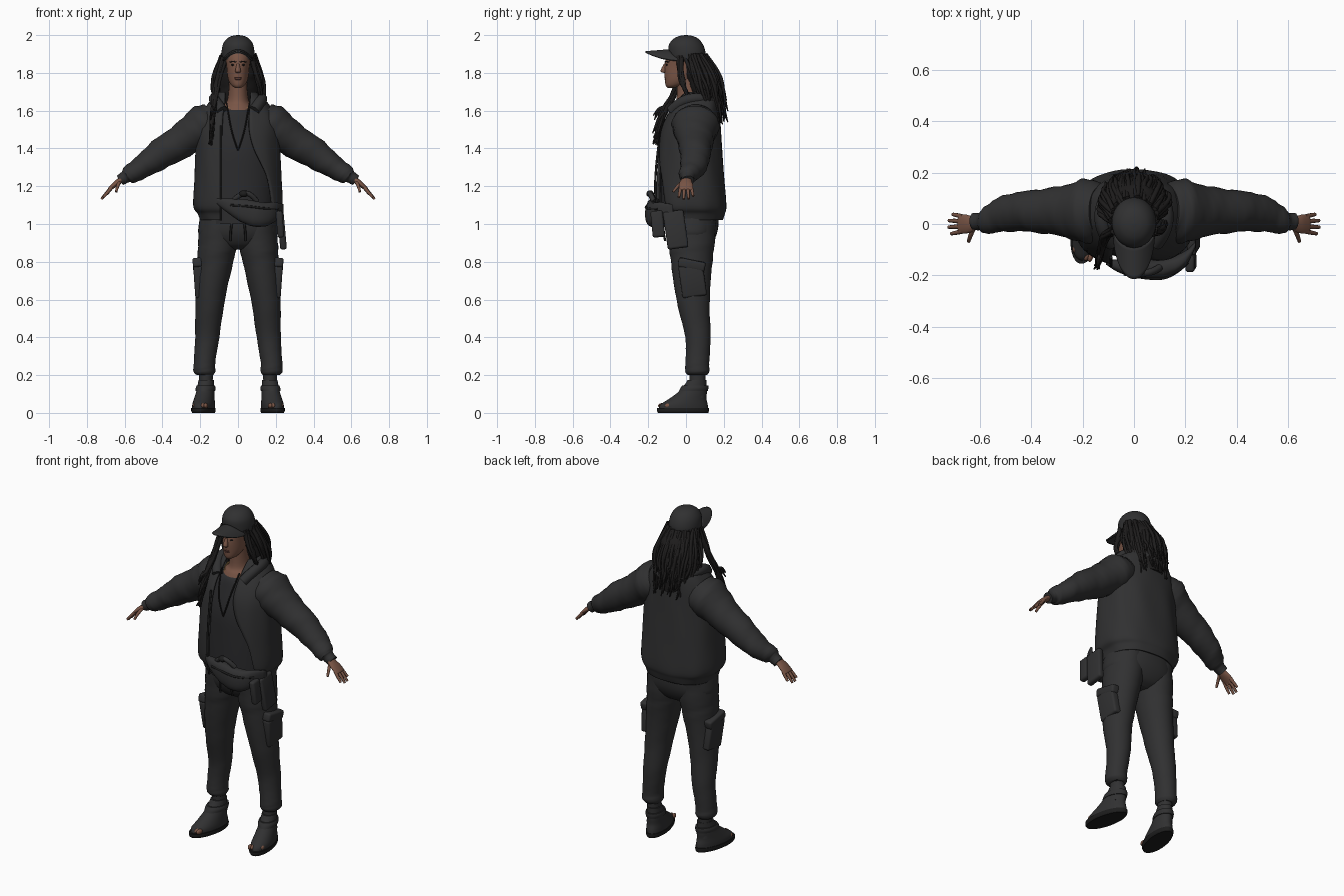
import bpy, bmesh, random
from math import sin, cos, pi, acos, radians
from mathutils import Vector, Matrix

cube = bpy.data.objects.get("Cube")
if cube:
    bpy.data.objects.remove(cube)
random.seed(4)
X, Y, Z = Vector((1, 0, 0)), Vector((0, 1, 0)), Vector((0, 0, 1))

def material(name, *rgb):
    mat = bpy.data.materials.new(name)
    mat.use_nodes = True
    mat.diffuse_color = (*rgb, 1)
    shader = next(node for node in mat.node_tree.nodes if node.type == 'BSDF_PRINCIPLED')
    shader.inputs["Base Color"].default_value = (*rgb, 1)
    return mat

CLOTH = material("charcoal cloth", .03, .03, .031)
SHIRT = material("dark shirt", .025, .025, .027)
HAIR = material("black hair", .013, .012, .012)
SKIN = material("brown skin", .19, .09, .06)
LIPS = material("dark lips", .12, .05, .04)
GOLD = material("gold", .3, .18, .06)
SOLE = material("black rubber", .012, .012, .012)

def place(name, data, mat):
    data.materials.append(mat)
    ob = bpy.data.objects.new(name, data)
    bpy.context.collection.objects.link(ob)
    bpy.ops.object.select_all(action='DESELECT')
    ob.select_set(True)
    bpy.context.view_layer.objects.active = ob
    return ob

def finish(name, bm, mat):
    bmesh.ops.recalc_face_normals(bm, faces=bm.faces)
    mesh = bpy.data.meshes.new(name)
    bm.to_mesh(mesh)
    bm.free()
    ob = place(name, mesh, mat)
    bpy.ops.object.shade_smooth_by_angle(angle=radians(50))
    return ob

def smooth_rows(rows, sub=5):
    """Catmull-Rom interpolation of rows of numbers."""
    padded = [rows[0], *rows, rows[-1]]
    out = []
    for i in range(len(rows) - 1):
        for t in (step / sub for step in range(sub)):
            out.append([b + .5 * t * (c - a + t * (2 * a - 5 * b + 4 * c - d + t * (3 * b - a - 3 * c + d)))
                        for a, b, c, d in zip(*padded[i:i + 4])])
    return out + [rows[-1]]

def oval(centre, a, b, angle, e, u, v):
    c, s = cos(angle), sin(angle)
    return (centre + u * a * abs(c) ** (2 / e) * (1 if c > 0 else -1)
            + v * b * abs(s) ** (2 / e) * (1 if s > 0 else -1))

def bridge(bm, rings, closed):
    count = len(rings[0])
    for low, high in zip(rings, rings[1:]):
        for i in range(count if closed else count - 1):
            j = (i + 1) % count
            bm.faces.new((low[i], low[j], high[j], high[i]))

def loft(name, rows, mat, u=X, v=Y, e=2.0, fold=0, count=36):
    """Skin over ovals given as x, y, z, half width, half depth."""
    bm = bmesh.new()
    rings = []
    for k, (x, y, z, a, b) in enumerate(smooth_rows(rows)):
        ring = []
        for angle in (2 * pi * i / count for i in range(count)):
            f = 1 + fold * sin(2 * angle + k * 1.8) * cos(angle + k * .5)
            ring.append(bm.verts.new(oval(Vector((x, y, z)), a * f, b * f, angle, e, u, v)))
        rings.append(ring)
    bridge(bm, rings, True)
    bm.faces.new(rings[0])
    bm.faces.new(rings[-1])
    return finish(name, bm, mat)

def upright(name, rows, mat, **options):
    """Loft centred on the middle plane: y, z, half width, half depth."""
    return loft(name, [(0, *row) for row in rows], mat, **options)

def ball(name, loc, size, mat):
    bm = bmesh.new()
    bmesh.ops.create_uvsphere(bm, u_segments=20, v_segments=12, radius=1,
                              matrix=Matrix.Translation(loc) @ Matrix.Diagonal((*size, 1)))
    return finish(name, bm, mat)

def box(name, loc, size, tilt):
    bm = bmesh.new()
    bmesh.ops.create_cube(bm, size=1, matrix=Matrix.Diagonal((*size, 1)))
    bmesh.ops.bevel(bm, geom=bm.edges[:], offset=.012, segments=3, affect='EDGES', profile=.5)
    ob = finish(name, bm, CLOTH)
    ob.location, ob.rotation_euler = loc, tilt

def tubes(name, paths, radius, mat, tip=1.0):
    """Round cords that narrow toward the end."""
    curve = bpy.data.curves.new(name, 'CURVE')
    curve.dimensions, curve.bevel_depth, curve.bevel_resolution, curve.use_fill_caps = '3D', radius, 2, True
    for path in paths:
        spline = curve.splines.new('NURBS')
        spline.points.add(len(path) - 1)
        for i, (point, co) in enumerate(zip(spline.points, path)):
            point.co = (*co, 1)
            point.radius = 1 - (1 - tip) * (i / (len(path) - 1)) ** 3
        spline.use_endpoint_u, spline.order_u, spline.resolution_u = True, 3, 5
    place(name, curve, mat)
    bpy.ops.object.convert(target='MESH')

# Head, neck and face
upright("head", [(-.085, 1.72, .012, .012), (-.06, 1.735, .036, .048), (-.035, 1.77, .053, .077),
                 (-.02, 1.83, .06, .094), (-.01, 1.89, .066, .09), (0, 1.95, .04, .06)], SKIN)
upright("neck", [(.03, 1.57, .11, .125), (.03, 1.62, .085, .1), (.02, 1.66, .055, .07), (0, 1.78, .045, .05)], SKIN)
upright("nose", [(-.11, 1.85, .006, .006), (-.12, 1.81, .015, .015), (-.11, 1.8, .008, .006)], SKIN, count=16)
for name, z in (("upper_lip", 1.776), ("lower_lip", 1.767)):
    ball(name, (0, -.105, z), (.02, .009, .006), LIPS)
for s, side in ((1, "left"), (-1, "right")):
    ball(side + "_eye", (s * .026, -.101, 1.842), (.012, .006, .005), HAIR)
    tubes(side + "_brow", [[(s * .01, -.112, 1.857), (s * .028, -.11, 1.863), (s * .042, -.09, 1.857)]], .003, HAIR)

# Cap with curved brim
upright("cap_crown", [(.005, 1.87, .084, .096), (.005, 1.91, .087, .098), (0, 1.95, .08, .09),
                      (0, 1.98, .06, .066), (0, 1.995, .033, .036), (0, 2, .004, .004)], CLOTH)
bm = bmesh.new()
brim = []
for t in (k / 8 for k in range(9)):
    angles = [pi * (i / 24 - .5) for i in range(25)]
    brim.append([bm.verts.new(((.08 + .002 * t) * sin(a), -.03 - (.06 + .125 * t) * cos(a),
                               1.925 - .05 * sin(a) ** 2 - .01 * t)) for a in angles])
bridge(bm, brim, False)
finish("cap_brim", bm, CLOTH).modifiers.new("thickness", 'SOLIDIFY').thickness = .009

# Hair: solid core plus loose locks at the back and sides
upright("hair_core", [(.04, 1.9, .07, .06), (.07, 1.83, .095, .085), (.1, 1.73, .105, .085),
                      (.13, 1.63, .1, .065), (.15, 1.56, .06, .04)], HAIR, fold=.05)
locks = []

def add_lock(*path):
    locks.append([[c + random.uniform(-.012, .012) for c in point] for point in path])

for i in range(85):
    a = radians(random.uniform(-15, 195))
    c, s, out, end = cos(a), sin(a), random.uniform(.9, 1.12), random.uniform(1.52, 1.66)
    add_lock((.08 * c, .02 + .075 * s, 1.89), (.115 * c * out, .05 + .11 * s * out, 1.81),
             (.125 * c * out, .075 + .11 * s * out, 1.72), (.12 * c, .1 + .1 * s, end + .05),
             (.11 * c, .11 + .1 * s, end))
for i in range(24):
    end = random.uniform(1.4, 1.58)
    add_lock((-.07, -.02, 1.88), (-.1, -.035, 1.79), (-.12, -.06, 1.7), (-.13, -.11, 1.61),
             (-.14, -.15, end + .05), (-.145, -.165, end))
for i in range(14):
    add_lock((.074, -.03, 1.88), (.095, -.03, 1.8), (.115, -.015, 1.74), (.12, .01, 1.67))
tubes("hair_locks", locks, .0095, HAIR, .35)

# Shirt, cord and necklace
upright("shirt", [(.02, 1, .185, .15), (.02, 1.25, .2, .155), (.02, 1.4, .195, .153),
                  (.03, 1.53, .17, .135), (.03, 1.6, .105, .112), (.03, 1.615, .07, .07)], SHIRT)
tubes("cord", [[(s * .06, -.07, 1.64), (s * .045, -.13, 1.54), (s * .02, -.143, 1.44), (0, -.142, 1.39)]
               for s in (1, -1)], .004, HAIR)
tubes("necklace", [[(.085 * cos(a), .03 + .1 * sin(a), 1.63 + .02 * sin(a))
                    for a in (pi + pi * i / 12 for i in range(13))]], .004, GOLD)

# Open jacket: z, centre y, half width, half depth, right and left front edges
bm = bmesh.new()
rings = []
for k, (z, y, a, b, right, left) in enumerate(smooth_rows([
        (1.02, .03, .2, .165, .09, .185), (1.055, .03, .212, .175, .09, .19), (1.1, .025, .236, .188, .09, .185),
        (1.25, .02, .23, .183, .09, .155), (1.4, .02, .223, .172, .09, .085), (1.5, .025, .215, .16, .085, .06),
        (1.58, .04, .195, .14, .08, .06), (1.65, .06, .15, .115, .07, .065), (1.7, .07, .095, .09, .07, .07)])):
    start, end = -acos((left / a) ** 1.2), pi + acos((right / a) ** 1.2)
    rings.append([])
    for angle in (start + (end - start) * i / 60 for i in range(61)):
        f = 1 + .01 * sin(9 * angle + 5 * z) * sin(k * .25)
        rings[-1].append(bm.verts.new(oval(Vector((0, y, z)), a * f, b * f, angle, 2.4, X, Y)))
bridge(bm, rings, False)
finish("jacket_body", bm, CLOTH).modifiers.new("thickness", 'SOLIDIFY').thickness = .012
half_hood = [(.085, -.075, 1.6), (.12, -.03, 1.65), (.13, .06, 1.67), (.08, .15, 1.65)]
tubes("jacket_hood", [half_hood + [(0, .175, 1.62)] + [(-x, y, z) for x, y, z in half_hood[::-1]]], .03, CLOTH)
tubes("zip_edge", [[(-.09, -.13, 1.52), (-.09, -.157, 1.35), (-.09, -.167, 1.12), (-.09, -.145, 1.02)]], .006, SOLE)

# Arms, legs and shoes
for s, side in ((1, "left"), (-1, "right")):
    across = Vector((s * .56, 0, .83))
    def limb(name, rows, mat, **options):
        return loft(side + name, [(s * row[0], *row[1:]) for row in rows], mat, **options)
    limb("_sleeve", [(.12, .05, 1.55, .1, .1), (.18, .05, 1.525, .125, .108), (.28, .05, 1.45, .098, .092),
                     (.41, .05, 1.37, .08, .08), (.51, .04, 1.3, .07, .06), (.575, .015, 1.26, .053, .05),
                     (.595, .01, 1.25, .036, .034), (.625, .01, 1.23, .033, .03)], CLOTH, u=Y, v=across, fold=.045)
    limb("_palm", [(.6, .01, 1.25, .022, .018), (.63, 0, 1.226, .03, .016), (.655, 0, 1.207, .037, .014),
                   (.68, 0, 1.185, .036, .01), (.685, 0, 1.18, .026, .007)], SKIN, u=Y, v=across)
    fingers = [[(s * .668, y, 1.194), (s * (.695 - d / 2), y * 1.2, 1.168), (s * (.725 - d), y * 1.35, 1.13 + d)]
               for y, d in ((-.028, .012), (-.009, .002), (.01, .003), (.028, .018))]
    thumb = [(s * .625, -.015, 1.225), (s * .64, -.048, 1.2), (s * .645, -.068, 1.17)]
    tubes(side + "_fingers", fingers + [thumb], .0095, SKIN, .7)
    limb("_trouser_leg", [(.1, .03, 1.04, .1, .13), (.107, .03, .9, .104, .122), (.12, .03, .8, .095, .11),
                          (.147, .037, .6, .078, .088), (.163, .063, .4, .064, .067), (.177, .06, .27, .057, .063),
                          (.178, .06, .22, .058, .064), (.175, .06, .2, .044, .05)], CLOTH, fold=.02)
    box(side + "_cargo_pocket", (s * .207, .035, .7), (.05, .13, .17), (.14, s * .07, 0))
    box(side + "_pocket_flap", (s * .214, .03, .785), (.05, .145, .05), (-.2, s * .07, 0))
    limb("_ankle", [(.17, .06, .24, .04, .044), (.17, .06, .16, .036, .042), (.17, .06, .08, .04, .045)], CLOTH)
    shoe = [upright(side + "_sole", [(-.015, 0, .055, .135), (-.017, .01, .06, .14), (-.017, .026, .06, .14)], SOLE),
            upright(side + "_shoe", [(-.013, .02, .056, .132), (-.01, .045, .056, .127), (.01, .075, .052, .1),
                                     (.035, .11, .047, .077), (.05, .145, .043, .06), (.06, .175, .04, .05)], CLOTH),
            upright(side + "_strap", [(.04, .115, .05, .077), (.045, .13, .052, .075), (.05, .145, .048, .07)], CLOTH)]
    for i in range(5):
        shoe.append(ball(side + "_toe", (s * (.016 * i - .034), .0015 * i * i - .122, .038), (.011, .022, .014), SKIN))
    for part in shoe:
        part.matrix_world = Matrix.Translation((s * .18, 0, 0)) @ Matrix.Rotation(s * radians(11), 4, 'Z')

# Trouser hips and drawstrings
upright("trouser_hips", [(.03, 1.1, .19, .14), (.03, 1, .207, .142), (.03, .94, .206, .13),
                         (.03, .89, .15, .1), (.03, .865, .07, .06)], CLOTH, e=2.3)
tubes("drawstrings", [[(s * .03, -.115, 1.02), (s * .04, -.125, .97), (s * .04, -.11, .91)] for s in (1, -1)],
      .006, SOLE)

# Waist bag with hanging cloths
loft("waist_bag", [(-.11, -.15, 1.12, .008, .015), (-.05, -.165, 1.095, .028, .04), (.04, -.175, 1.065, .038, .066),
                   (.13, -.17, 1.05, .04, .065), (.2, -.135, 1.065, .03, .05), (.24, -.08, 1.08, .012, .025)],
     CLOTH, u=Y, v=Z, e=2.5, fold=.03)
tubes("bag_zip", [[(-.04, -.195, 1.1), (.05, -.215, 1.095), (.15, -.21, 1.08), (.21, -.15, 1.08)]], .006, SOLE)
tubes("bag_knot", [[(-.02, -.17, 1.13), (.02, -.19, 1.165), (.07, -.19, 1.16), (.1, -.17, 1.12)]], .014, CLOTH)
ball("bag_toggle", (.03, -.19, 1.16), (.024, .02, .018), SOLE)
box("front_pouch", (.222, -.15, 1), (.035, .065, .14), (.1, -.07, 0))
box("hanging_cloth", (.232, -.055, .97), (.035, .11, .2), (.14, -.09, 0))
